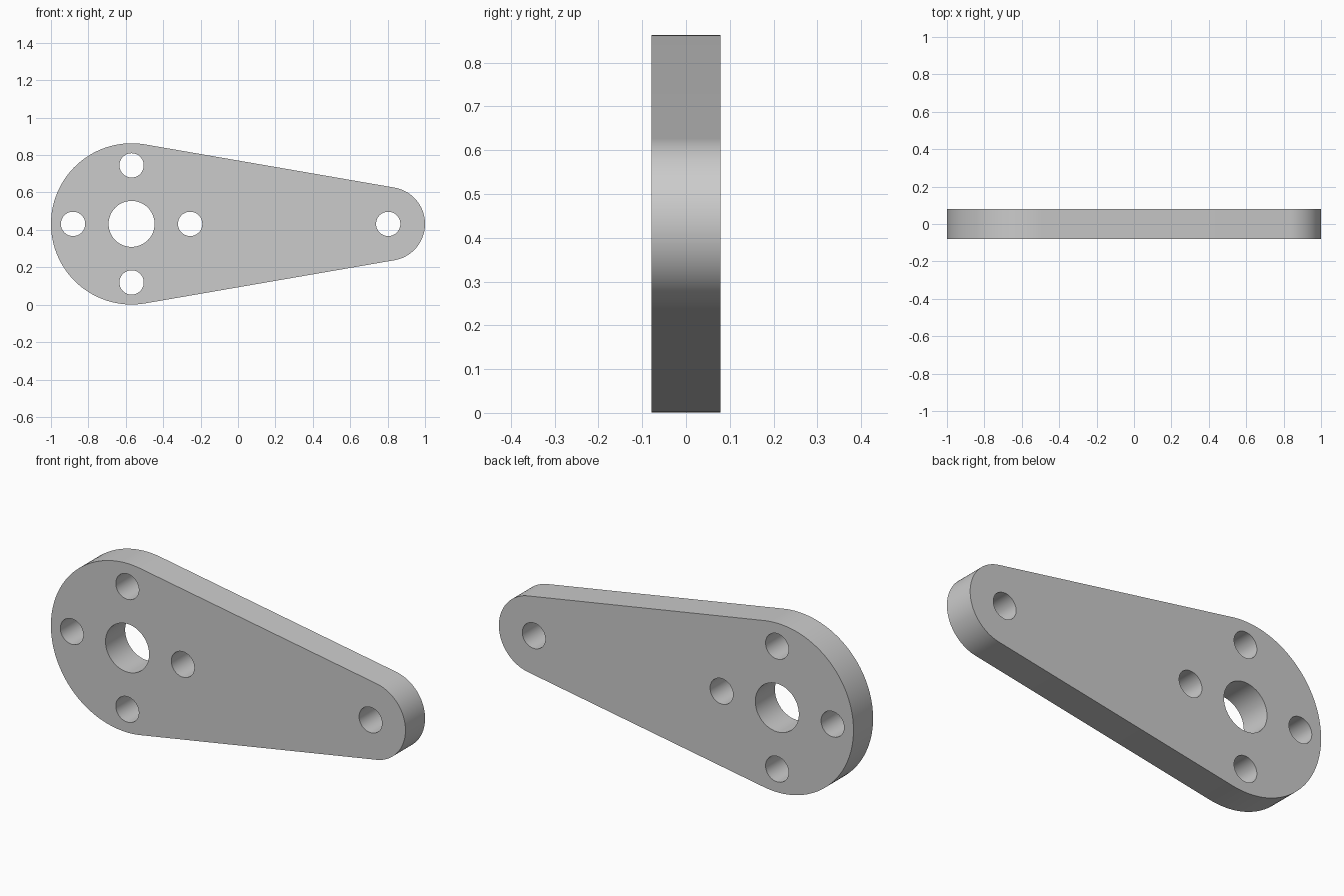
import bpy, bmesh
from math import pi, asin, cos, sin, radians

cube = bpy.data.objects.get("Cube")
if cube:
    bpy.data.objects.remove(cube, do_unlink=True)

MID_Z = 0.432
HALF_DEPTH = 0.079
BIG_X, BIG_R = -0.569, 0.431
SMALL_X, SMALL_R = 0.803, 0.197


def arc(x, y, r, start, end, steps):
    return [(x + r * cos(start + (end - start) * i / steps),
             y + r * sin(start + (end - start) * i / steps)) for i in range(steps + 1)]


def add_loop(curve, points):
    spline = curve.splines.new('POLY')
    spline.points.add(len(points) - 1)
    for p, (x, y) in zip(spline.points, points):
        p.co = (x, y, 0, 1)
    spline.use_cyclic_u = True


# Filled profile: two arcs joined by their common tangents
curve = bpy.data.curves.new("plate_profile", 'CURVE')
curve.dimensions = '2D'
curve.fill_mode = 'BOTH'
curve.extrude = HALF_DEPTH
touch = pi / 2 - asin((BIG_R - SMALL_R) / (SMALL_X - BIG_X))
add_loop(curve, arc(BIG_X, 0, BIG_R, touch, 2 * pi - touch, 72)
         + arc(SMALL_X, 0, SMALL_R, -touch, touch, 48))

# Central bore, four bolt holes around it, and the pivot hole at the narrow end
holes = [(BIG_X, 0, 0.123), (SMALL_X, 0, 0.065)]
for i in range(4):
    holes.append((BIG_X + 0.313 * cos(i * pi / 2), 0.313 * sin(i * pi / 2), 0.065))
for x, y, r in holes:
    add_loop(curve, arc(x, y, r, 0, 2 * pi, 48)[:-1])

# Turn the profile into a welded mesh
helper = bpy.data.objects.new("plate_profile", curve)
bpy.context.collection.objects.link(helper)
graph = bpy.context.evaluated_depsgraph_get()
mesh = bpy.data.meshes.new_from_object(helper.evaluated_get(graph))
bpy.data.objects.remove(helper, do_unlink=True)
bm = bmesh.new()
bm.from_mesh(mesh)
bmesh.ops.remove_doubles(bm, verts=bm.verts, dist=0.0001)
bmesh.ops.recalc_face_normals(bm, faces=bm.faces)
bm.to_mesh(mesh)
bm.free()

plate = bpy.data.objects.new("lever_plate", mesh)
bpy.context.collection.objects.link(plate)
plate.rotation_euler.x = pi / 2
plate.location.z = MID_Z

# Plain grey
grey = bpy.data.materials.new("light_grey")
grey.use_nodes = True
colour = (0.6, 0.6, 0.6, 1)
grey.diffuse_color = colour
grey.node_tree.nodes["Principled BSDF"].inputs["Base Color"].default_value = colour
mesh.materials.clear()
mesh.materials.append(grey)

# Smooth walls, sharp rims
bpy.ops.object.select_all(action='DESELECT')
plate.select_set(True)
bpy.context.view_layer.objects.active = plate
bpy.ops.object.shade_smooth_by_angle(angle=radians(30))
